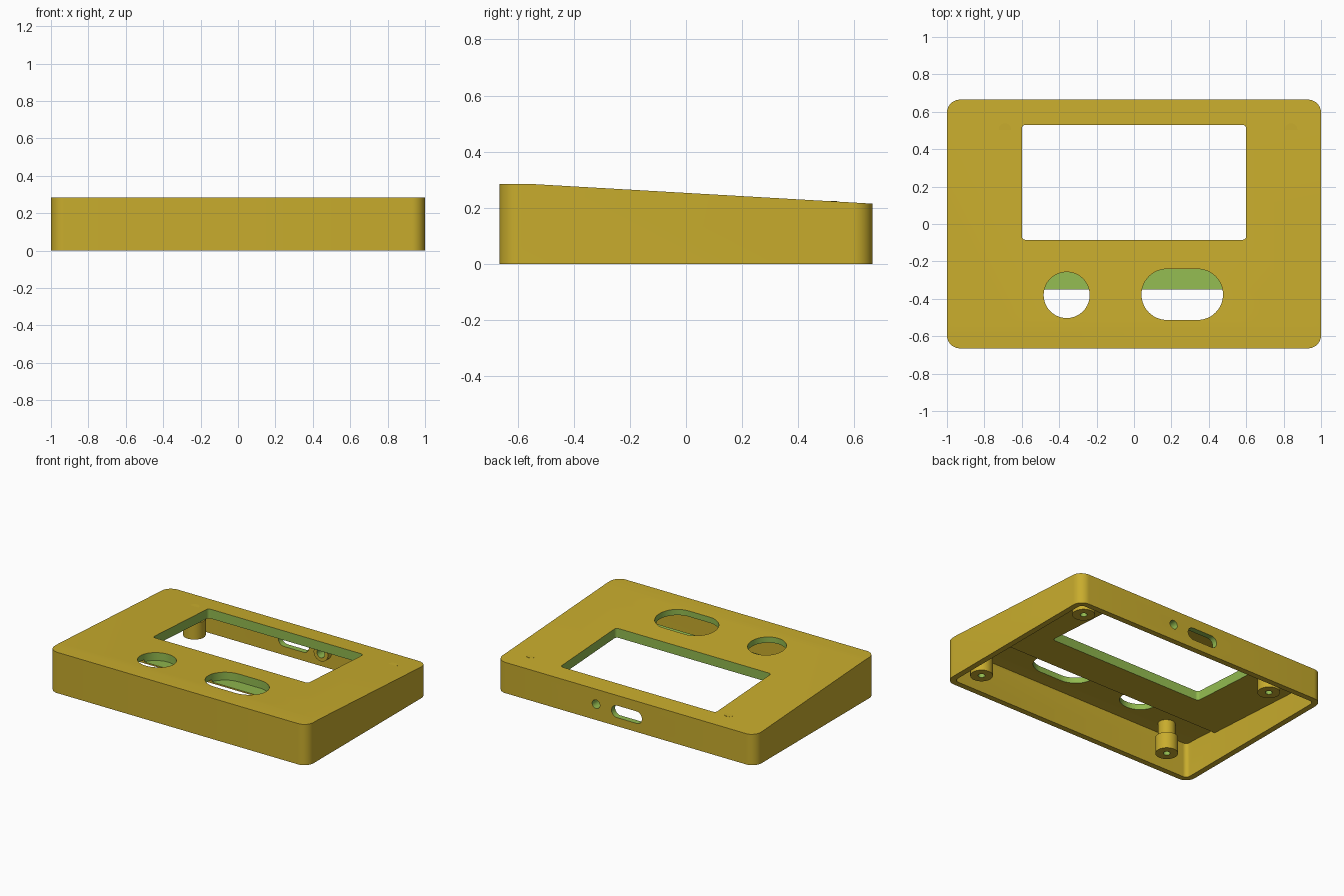
import bpy, bmesh, math
from mathutils import Vector, Matrix

if "Cube" in bpy.data.objects:
    bpy.data.objects.remove(bpy.data.objects["Cube"])

SLOPE = 0.0576          # fall of the lid towards the back
BEND, TOP = -0.55, 0.285


def material(name, rgb):
    m = bpy.data.materials.new(name)
    m.diffuse_color = (*rgb, 1)
    m.use_nodes = True
    m.node_tree.nodes["Principled BSDF"].inputs["Base Color"].default_value = m.diffuse_color
    return m


YELLOW = material("mustard yellow", (0.578, 0.413, 0.026))
GREEN = material("cut green", (0.287, 0.491, 0.080))


def finish(bm, name, mats):
    bmesh.ops.recalc_face_normals(bm, faces=bm.faces)
    me = bpy.data.meshes.new(name)
    bm.to_mesh(me)
    bm.free()
    for m in mats:
        me.materials.append(m)
    ob = bpy.data.objects.new(name, me)
    bpy.context.collection.objects.link(ob)
    return ob


def rounded(x0, x1, y0, y1, r, n=10):
    """Outline of a rounded rectangle."""
    pts = []
    corners = [(x1 - r, y1 - r), (x0 + r, y1 - r), (x0 + r, y0 + r), (x1 - r, y0 + r)]
    for q, (cx, cy) in enumerate(corners):
        for i in range(n + 1):
            a = math.pi / 2 * (q + i / n)
            p = Vector((cx + r * math.cos(a), cy + r * math.sin(a), 0))
            if not pts or (p - pts[-1]).length > 1e-5:
                pts.append(p)
    if (pts[0] - pts[-1]).length < 1e-5:
        pts.pop()
    return pts


def prism(name, outline, z0, z1, mat, cuts=(), matrix=None):
    """Extruded outline, trimmed by planes (point, normal of removed side)."""
    bm = bmesh.new()
    low = [bm.verts.new((p.x, p.y, z0)) for p in outline]
    high = [bm.verts.new((p.x, p.y, z1)) for p in outline]
    bm.faces.new(low[::-1])
    bm.faces.new(high)
    n = len(low)
    for i in range(n):
        j = (i + 1) % n
        bm.faces.new((low[i], low[j], high[j], high[i]))
    for co, no in cuts:
        geom = bm.verts[:] + bm.edges[:] + bm.faces[:]
        bmesh.ops.bisect_plane(bm, geom=geom, plane_co=co, plane_no=no, clear_outer=True)
        rim = [e for e in bm.edges if e.is_boundary]
        if rim:
            bmesh.ops.holes_fill(bm, edges=rim, sides=0)
    if matrix:
        bm.transform(matrix)
    return finish(bm, name, [mat])


def slope_cut(depth, sign=1):
    return ((0, BEND, TOP - depth), (0, sign * SLOPE, sign))


def subtract(target, cutter):
    mod = target.modifiers.new("cut", 'BOOLEAN')
    mod.operation = 'DIFFERENCE'
    mod.solver = 'EXACT'
    mod.material_mode = 'TRANSFER'
    mod.object = cutter
    bpy.context.view_layer.objects.active = target
    bpy.ops.object.modifier_apply(modifier=mod.name)
    bpy.data.objects.remove(cutter, do_unlink=True)


def lathe(name, profile, green_steps, matrix, n=32):
    """Revolved closed profile of (radius, height); listed steps are green."""
    bm = bmesh.new()
    rings = []
    for r, z in profile:
        if r == 0:
            rings.append([bm.verts.new((0, 0, z))] * n)
        else:
            rings.append([bm.verts.new((r * math.cos(math.tau * i / n),
                                        r * math.sin(math.tau * i / n), z)) for i in range(n)])
    count = len(rings)
    for k in range(count):
        a, b = rings[k], rings[(k + 1) % count]
        if a[0] is a[1] and b[0] is b[1]:
            continue
        for i in range(n):
            j = (i + 1) % n
            quad = list(dict.fromkeys((a[i], a[j], b[j], b[i])))
            bm.faces.new(quad).material_index = int(k in green_steps)
    bm.transform(matrix)
    return finish(bm, name, [YELLOW, GREEN])


# Outer shell with a flat front strip and a sloping lid
shell = prism("case_shell", rounded(-1, 1, -0.665, 0.665, 0.07), 0, TOP, YELLOW, [slope_cut(0)])

# Hollow inside: thicker lid behind the front strip
inner = rounded(-0.96, 0.96, -0.625, 0.625, 0.03)
subtract(shell, prism("main_cavity", inner, -0.1, 0.4, YELLOW, [slope_cut(0.065)]))
subtract(shell, prism("front_cavity", inner, -0.1, TOP - 0.04, YELLOW,
                      [slope_cut(0.04), ((0, -0.35, 0), (0, 1, 0))]))

# Display window
subtract(shell, prism("display_cut", rounded(-0.6, 0.6, -0.085, 0.53, 0.02, 4), 0.1, 0.4, GREEN))

# Round and oblong button openings, ending on a ledge
for x0, x1, y0, y1, r in ((-0.483, -0.237, -0.503, -0.257, 0.123),
                          (0.04, 0.476, -0.513, -0.241, 0.136)):
    subtract(shell, prism("button_cut", rounded(x0, x1, y0, y1, r, 14), 0.1, 0.4, GREEN,
                          [slope_cut(0.055, -1)]))

# Plug slot and jack hole through the back wall
to_back = Matrix.Rotation(math.pi / 2, 4, 'X')
JACK = (0.23, 0.11)
for x0, x1, z0, z1, r in ((-0.125, 0.11, 0.06, 0.144, 0.042),
                          (JACK[0] - 0.03, JACK[0] + 0.03, JACK[1] - 0.03, JACK[1] + 0.03, 0.03)):
    subtract(shell, prism("port_cut", rounded(x0, x1, z0, z1, r), -0.75, -0.6, GREEN,
                          matrix=to_back))

parts = [shell]

# Collar around the jack hole, on the inside of the back wall
parts.append(lathe("jack_collar", [(0.03, 0), (0.055, 0), (0.055, 0.045), (0.03, 0.045)], {3},
                   Matrix.Translation((JACK[0], 0.63, JACK[1])) @ to_back))

# Stepped screw posts; the back ones have pins that just break the lid
for x, side in ((-0.69, "left"), (0.84, "right")):
    for y, end, top in ((-0.5, "front", 0.262), (0.505, "back", 0.19)):
        profile = [(0, 0.12), (0.022, 0.12), (0.022, 0.025), (0.072, 0.025), (0.072, 0.14),
                   (0.055, 0.14), (0.055, top), (0, top)]
        if end == "back":
            profile[-1:] = [(0.033, top), (0.033, 0.2243), (0, 0.2243)]
        parts.append(lathe(f"{end}_{side}_post", profile, {0, 1}, Matrix.Translation((x, y, 0))))

# Smooth curved walls, sharp edges
for ob in parts:
    bpy.ops.object.select_all(action='DESELECT')
    ob.select_set(True)
    bpy.context.view_layer.objects.active = ob
    bpy.ops.object.shade_smooth_by_angle(angle=math.radians(30))
